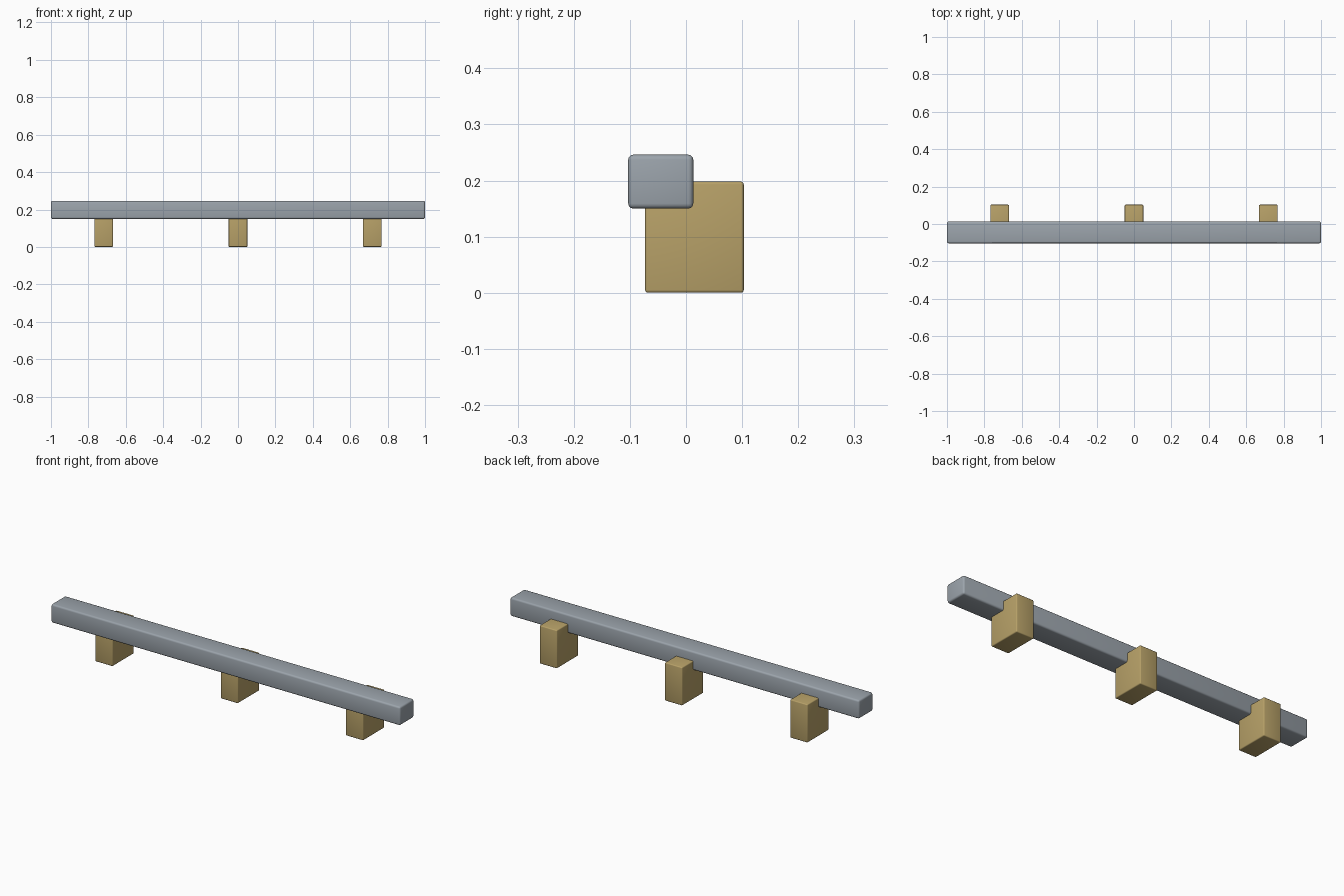
import bpy
import math

default = bpy.data.objects.get("Cube")
if default:
    bpy.data.objects.remove(default, do_unlink=True)


def make_material(name, color):
    mat = bpy.data.materials.new(name)
    mat.use_nodes = True
    mat.diffuse_color = color
    mat.node_tree.nodes["Principled BSDF"].inputs["Base Color"].default_value = color
    return mat


def rounded_box(name, low, high, radius, mat):
    """Box between two corners with softly rounded edges."""
    center = [(a + b) / 2 for a, b in zip(low, high)]
    bpy.ops.mesh.primitive_cube_add(size=1, location=center)
    obj = bpy.context.object
    obj.name = name
    obj.scale = [b - a for a, b in zip(low, high)]
    bpy.ops.object.transform_apply(location=False, rotation=False, scale=True)
    bevel = obj.modifiers.new("Rounded edges", "BEVEL")
    bevel.width = radius
    bevel.segments = 3
    bpy.ops.object.modifier_apply(modifier=bevel.name)
    obj.data.materials.append(mat)
    bpy.ops.object.shade_smooth_by_angle(angle=math.radians(35))
    return obj


steel = make_material("blue grey", (0.33, 0.37, 0.41, 1))
wood = make_material("tan", (0.48, 0.36, 0.14, 1))

# Long rail along the front
rounded_box("rail", (-1, -0.103, 0.15), (1, 0.013, 0.246), 0.009, steel)

# Support blocks, let into the underside of the rail
for side, x in (("right", -0.718), ("middle", 0), ("left", 0.718)):
    rounded_box(f"{side}_support_block", (x - 0.05, -0.073, 0),
                (x + 0.05, 0.103, 0.198), 0.005, wood)
